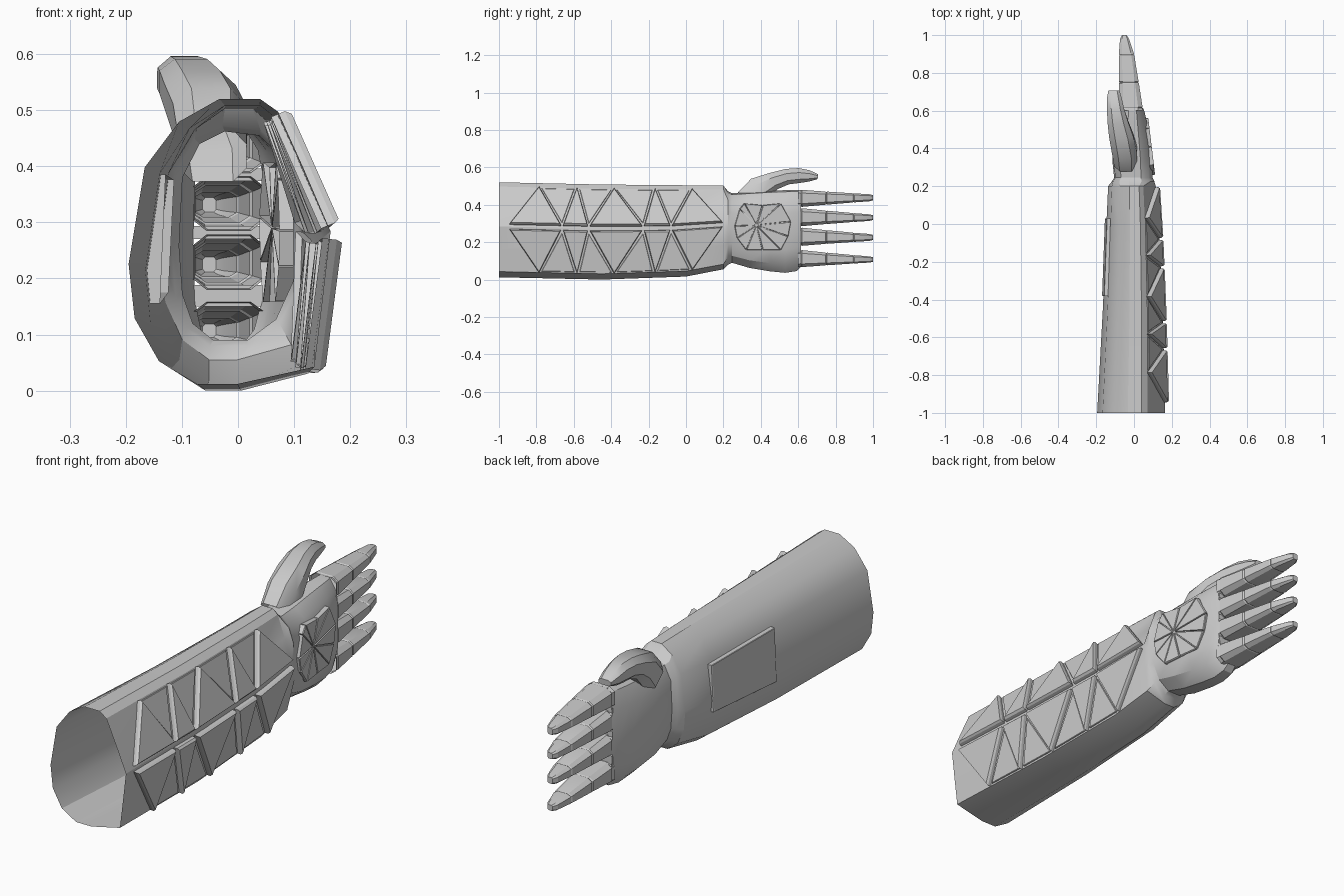
import bpy, bmesh, math
from mathutils import Vector

if "Cube" in bpy.data.objects:
    bpy.data.objects.remove(bpy.data.objects["Cube"])


def make(name, verts, faces, smooth=None):
    me = bpy.data.meshes.new(name)
    me.from_pydata([tuple(v) for v in verts], [], faces)
    bm = bmesh.new()
    bm.from_mesh(me)
    bmesh.ops.recalc_face_normals(bm, faces=bm.faces)
    bm.to_mesh(me)
    bm.free()
    ob = bpy.data.objects.new(name, me)
    bpy.context.collection.objects.link(ob)
    if smooth:
        bpy.ops.object.select_all(action='DESELECT')
        bpy.context.view_layer.objects.active = ob
        ob.select_set(True)
        bpy.ops.object.shade_smooth_by_angle(angle=math.radians(smooth))
    return ob


def loft(name, rings, cap_end=True, smooth=None):
    n = len(rings[0])
    verts = [p for r in rings for p in r]
    faces = [(k*n + i, k*n + (i+1) % n, (k+1)*n + (i+1) % n, (k+1)*n + i)
             for k in range(len(rings)-1) for i in range(n)]
    if cap_end:
        faces.append(tuple(range((len(rings)-1)*n, len(rings)*n)))
    return make(name, verts, faces, smooth)


def prism(name, base, normal, height, inset, sink=0.012):
    """Raised plate: polygon sunk below the surface, top inset for a bevelled rim."""
    c = sum(base, Vector()) / len(base)
    def ring(h, s):
        return [p + (c-p).normalized()*s + normal*h for p in base]
    return loft(name, [ring(-sink, 0), ring(height*0.6, 0), ring(height, inset)])


# cross-sections, 0..1 in x and z: angular sleeve and rounded hand
SLEEVE = [(.34, 0), (.54, 0), (.92, .06), (.96, .29), (1, .535), (.87, .75), (.74, .955),
          (.65, 1), (.45, 1), (.25, .92), (.08, .76), (0, .42), (.03, .23), (.15, .08)]
HAND = [(.3, 0), (.6, 0), (.85, .1), (1, .28), (1, .5), (1, .72), (.9, .88),
        (.7, .98), (.4, 1), (.18, .94), (.03, .78), (0, .45), (.03, .22), (.12, .08)]


def section(prof, y, x0, x1, z0, z1):
    return [Vector((x0 + (x1-x0)*u, y, z0 + (z1-z0)*v)) for u, v in prof]


# hollow sleeve running into the hand, open at the elbow end
arm = [(-1, -.195, .165, .012, .52), (-.45, -.165, .15, 0, .508),
       (0, -.146, .13, .016, .504), (.2, -.137, .115, .055, .502)]
palm = [(.225, -.118, .108, .08, .472), (.245, -.105, .098, .09, .462),
        (.34, -.115, .098, .062, .468), (.45, -.11, .084, .044, .475),
        (.53, -.1, .07, .036, .478), (.59, -.087, .057, .045, .48),
        (.615, -.08, .048, .068, .478)]
rings = [section(SLEEVE, *a) for a in arm] + [section(HAND, *a) for a in palm]
loft("sleeve_and_hand", rings, cap_end=False, smooth=28)


def surf(y, i):
    for a, b in zip(arm, arm[1:]):
        if y <= b[0] + 1e-6:
            t = (y-a[0]) / (b[0]-a[0])
            return section(SLEEVE, *[p + (q-p)*t for p, q in zip(a, b)])[i]


# two rows of raised triangular plates along the outer ridge
feet = [-.95, -.663, -.52, -.23, -.08, .2]
tips = [-.786, -.583, -.385, -.166, .032]
for row, edge in (("upper", 6), ("lower", 2)):
    def on(y, t):
        return surf(y, 4).lerp(surf(y, edge), t)
    for k, tip in enumerate(tips):
        base = [on(feet[k] + .006, .05), on(feet[k+1] - .006, .05), on(tip, 1)]
        nrm = (base[1]-base[0]).cross(base[2]-base[0]).normalized()
        if nrm.x < 0:
            nrm = -nrm
        prism(f"{row}_plate_{k}", base, nrm, .024, .009)
    # low infill triangles between the raised ones
    for k in range(4):
        base = [on(tips[k] + .014, .97), on(tips[k+1] - .014, .97), on(feet[k+1], .12)]
        nrm = (base[1]-base[0]).cross(base[2]-base[0]).normalized()
        if nrm.x < 0:
            nrm = -nrm
        prism(f"{row}_infill_{k}", base, nrm, .006, .004)

# flat plate on the inner forearm
pts = [Vector(p) for p in ((-.149, .03, .175), (-.139, .03, .375),
                           (-.154, -.38, .385), (-.164, -.38, .155))]
prism("inner_forearm_plate", pts, Vector((-1, 0, 0)), .005, .004, .025)

# fan of wedges on the back of the hand
outline = [(.257, .285), (.285, .38), (.31, .41), (.41, .4), (.51, .41), (.565, .31),
           (.55, .23), (.51, .155), (.41, .155), (.32, .155), (.27, .22)]
hub = Vector((.375, .29))
for k in range(len(outline)):
    tri = [hub, Vector(outline[k]), Vector(outline[(k+1) % len(outline)])]
    c = sum(tri, Vector((0, 0))) / 3
    tri = [c + (p-c)*.93 for p in tri]
    base = [Vector((.104 - (p.x-.257)*.12, p.x, p.y)) for p in tri]
    prism(f"hand_wedge_{k}", base, Vector((1, .12, 0)).normalized(), .008, .003, .03)


# fingers: hollow, chamfered boxes with grooved joints
def box_ring(y, x0, x1, z0, z1, s=1.0):
    cx, cz, w, h = (x0+x1)/2, (z0+z1)/2, (x1-x0)/2*s, (z1-z0)/2*s
    a = .62
    return [Vector((cx + u*w, y, cz + v*h)) for u, v in
            ((-a, -1), (a, -1), (1, -a), (1, a), (a, 1), (-a, 1), (-1, a), (-1, -a))]


fingers = [(.388, .48, .42, .455), (.285, .382, .315, .347),
           (.18, .278, .208, .242), (.066, .158, .092, .122)]
stations = [(.6, 0, -.08, .047, 1), (.615, 0, -.08, .046, .94), (.62, .02, -.08, .045, 1),
            (.745, .38, -.08, .026, 1), (.75, .39, -.08, .025, .92), (.755, .4, -.08, .024, 1),
            (.89, .75, -.08, .002, 1), (.895, .76, -.08, .001, .92), (.9, .77, -.08, 0, 1),
            (.98, .95, -.074, -.026, 1), (1.0, 1, -.066, -.036, .8)]
for k, (a0, a1, b0, b1) in enumerate(fingers):
    loft(f"finger_{k}", [box_ring(y, x0, x1, a0 + (b0-a0)*t, a1 + (b1-a1)*t, s)
                         for y, t, x0, x1, s in stations], smooth=20)

# webs closing the gaps between the fingers
for k in range(3):
    top, bot = fingers[k][0] + .008, fingers[k+1][1] - .008
    make(f"finger_web_{k}", [(-.08, .612, bot), (.047, .612, bot),
                             (.047, .612, top), (-.08, .612, top)], [(0, 1, 2, 3)])


# thumb: faceted tube swept along a bent path
path = [((-.045, .33, .42), .06, .07), ((-.05, .39, .485), .066, .068),
        ((-.068, .47, .527), .064, .048), ((-.085, .54, .55), .055, .042),
        ((-.097, .605, .556), .046, .04), ((-.104, .66, .554), .04, .03),
        ((-.106, .705, .55), .03, .013)]
rings = []
for k, (c, w, h) in enumerate(path):
    d = Vector(path[min(k+1, len(path)-1)][0]) - Vector(path[max(k-1, 0)][0])
    side = Vector((1, 0, 0))
    up = Vector((0, -d.z, d.y)).normalized()
    rings.append([Vector(c) + side*w*u + up*h*v for u, v in
                  ((-.6, -1), (.6, -1), (1, -.5), (1, .4), (.55, 1), (-.5, 1), (-1, .5), (-1, -.5))])
loft("thumb", rings, smooth=35)
